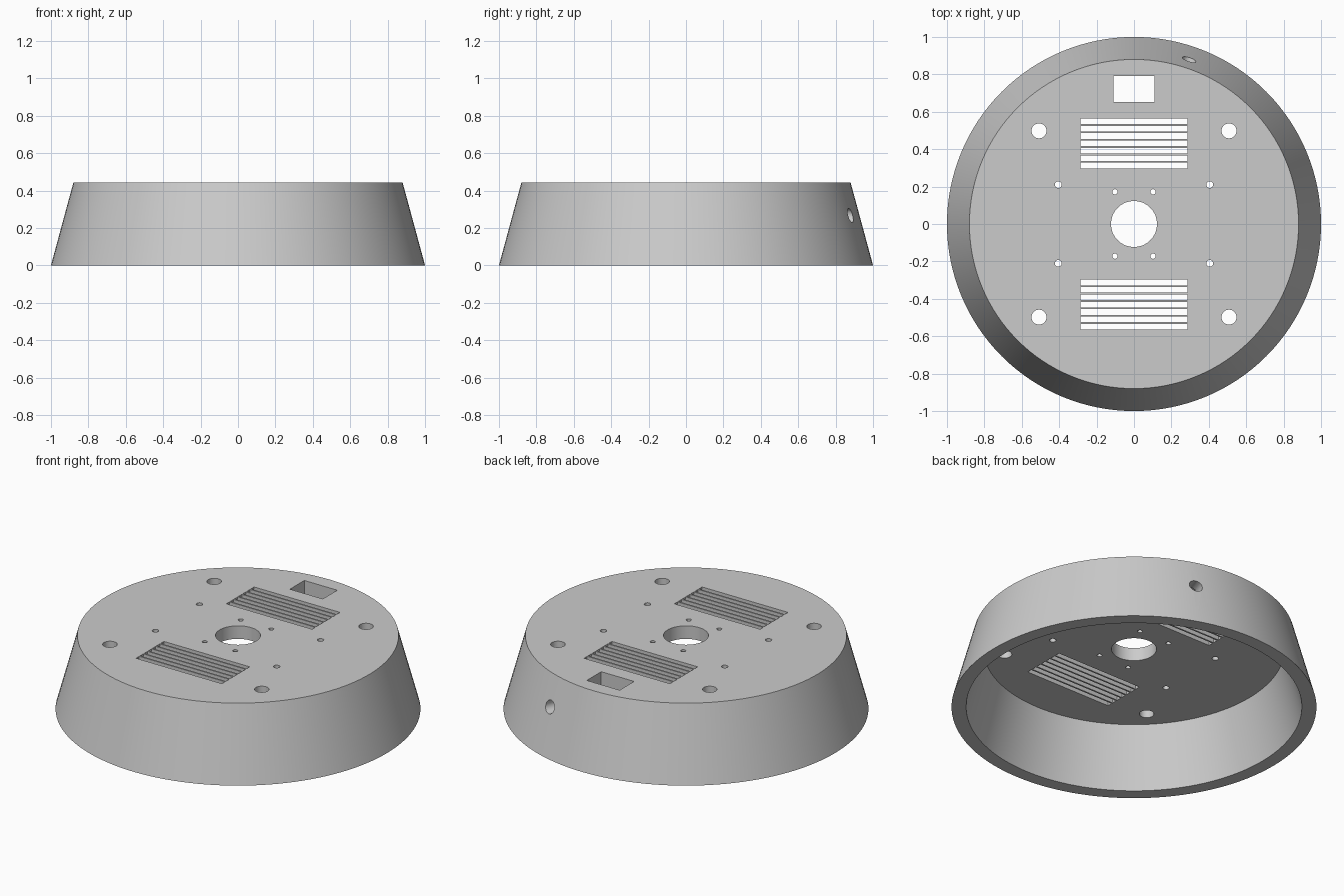
import bpy, bmesh, math
from mathutils import Matrix, Vector

cube = bpy.data.objects.get("Cube")
if cube:
    bpy.data.objects.remove(cube, do_unlink=True)

HEIGHT, CEILING = 0.443, 0.364


def make_object(name, bm):
    bmesh.ops.recalc_face_normals(bm, faces=bm.faces)
    mesh = bpy.data.meshes.new(name)
    bm.to_mesh(mesh)
    bm.free()
    obj = bpy.data.objects.new(name, mesh)
    bpy.context.collection.objects.link(obj)
    return obj


def add_box(bm, x, y, width, depth):
    place = Matrix.Translation((x, y, HEIGHT)) @ Matrix.Diagonal((width, depth, 0.4, 1))
    bmesh.ops.create_cube(bm, size=1, matrix=place)


def add_drill(bm, radius, place, length=0.4, segments=32):
    bmesh.ops.create_cone(bm, cap_ends=True, segments=segments, radius1=radius,
                          radius2=radius, depth=length, matrix=place)


# Tapered hollow housing: spin the wall profile around z
bm = bmesh.new()
profile = [(0, HEIGHT), (0.88, HEIGHT), (1, 0), (0.92, 0), (0.825, CEILING), (0, CEILING)]
verts = [bm.verts.new((r, 0, z)) for r, z in profile]
edges = [bm.edges.new(pair) for pair in zip(verts, verts[1:])]
bmesh.ops.spin(bm, geom=verts + edges, cent=(0, 0, 0), axis=(0, 0, 1),
               angle=math.tau, steps=128, use_merge=False)
bmesh.ops.remove_doubles(bm, verts=bm.verts, dist=1e-4)
# Merge the flat fans into single faces
flat = [v for v in bm.verts if math.hypot(v.co.x, v.co.y) < 1e-3]
bmesh.ops.dissolve_verts(bm, verts=flat)
housing = make_object("housing", bm)

# Openings in the top plate
bm = bmesh.new()
add_drill(bm, 0.123, Matrix.Translation((0, 0, HEIGHT)), segments=64)
for radius, x, y in [(0.04, 0.508, 0.498), (0.018, 0.405, 0.21), (0.014, 0.102, 0.172)]:
    for sx in (-1, 1):
        for sy in (-1, 1):
            add_drill(bm, radius, Matrix.Translation((sx * x, sy * y, HEIGHT)))
add_box(bm, 0, 0.722, 0.22, 0.138)

# Two banks of seven vent slots
for side in (-1, 1):
    for i in range(-3, 4):
        add_box(bm, 0, side * 0.431 + i * 0.0394, 0.574, 0.03)

# Cable hole through the back wall
direction = Vector((0.295, 0.88, 0)).normalized()
place = Matrix.Translation(direction * 0.9 + Vector((0, 0, 0.267)))
add_drill(bm, 0.038, place @ direction.to_track_quat('Z', 'Y').to_matrix().to_4x4(), 0.3)
cutter = make_object("opening_cutter", bm)
cutter.hide_render = True

# Cut the openings
bpy.ops.object.select_all(action='DESELECT')
bpy.context.view_layer.objects.active = housing
housing.select_set(True)
cut = housing.modifiers.new("openings", 'BOOLEAN')
cut.operation = 'DIFFERENCE'
cut.solver = 'EXACT'
cut.object = cutter
bpy.ops.object.modifier_apply(modifier=cut.name)
bpy.data.objects.remove(cutter, do_unlink=True)

# Plain grey finish
grey = bpy.data.materials.new("grey")
grey.use_nodes = True
colour = (0.6, 0.6, 0.6, 1)
grey.diffuse_color = colour
grey.node_tree.nodes["Principled BSDF"].inputs["Base Color"].default_value = colour
housing.data.materials.clear()
housing.data.materials.append(grey)
bpy.ops.object.shade_smooth_by_angle(angle=math.radians(30))
